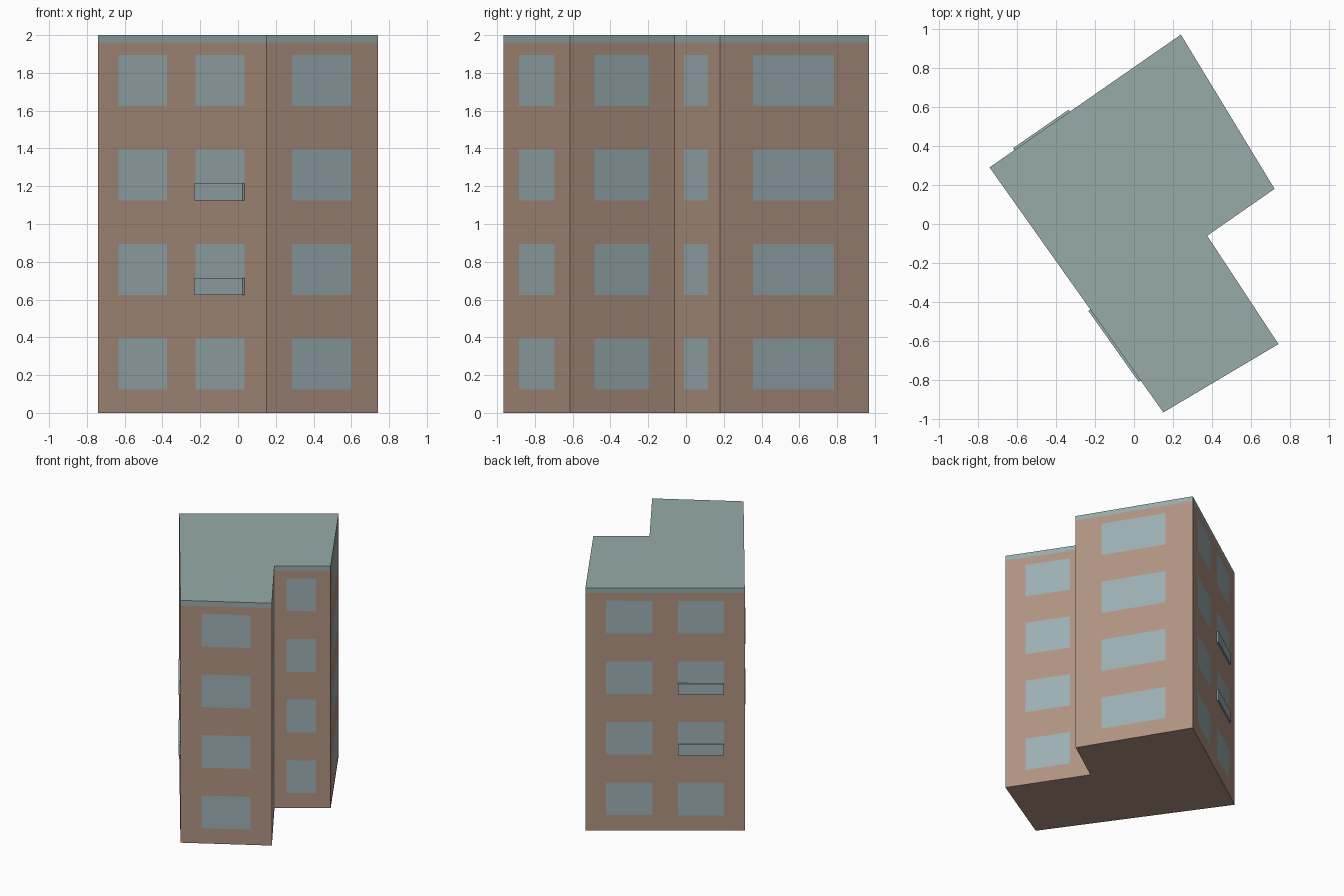
import bpy
import bmesh
from mathutils import Vector

cube = bpy.data.objects.get("Cube")
if cube:
    bpy.data.objects.remove(cube, do_unlink=True)


def make_material(name, color):
    mat = bpy.data.materials.new(name)
    mat.use_nodes = True
    mat.diffuse_color = (*color, 1)
    mat.node_tree.nodes["Principled BSDF"].inputs["Base Color"].default_value = (*color, 1)
    return mat


brick = make_material("brown wall", (0.43, 0.29, 0.22))
glass = make_material("window blue grey", (0.33, 0.43, 0.45))
roof = make_material("roof grey green", (0.31, 0.41, 0.40))
WALL, WINDOW, ROOF = range(3)

# Floor plan, counter-clockwise, and window spans along each wall
plan = [(-0.74, 0.29), (0.15, -0.965), (0.74, -0.615),
        (0.375, -0.06), (0.72, 0.18), (0.24, 0.97)]
plan = [Vector((x, y, 0)) for x, y in plan]
spans = [(0.12, 0.41, 0.58, 0.87), (0.23, 0.765), (0.235, 0.76),
         (0.21, 0.735), (0.22, 0.765), (0.13, 0.42, 0.58, 0.87)]
FLOORS, FLOOR_H, SILL, HEAD = 4, 0.5, 0.125, 0.395
TOP, BAND = 2.0, 1.96
levels = [0]
for i in range(FLOORS):
    levels += [i * FLOOR_H + SILL, i * FLOOR_H + HEAD]
levels += [BAND, TOP]


def make_object(name, bm, mats):
    bmesh.ops.remove_doubles(bm, verts=bm.verts, dist=0.0001)
    bmesh.ops.recalc_face_normals(bm, faces=bm.faces)
    mesh = bpy.data.meshes.new(name)
    bm.to_mesh(mesh)
    bm.free()
    for mat in mats:
        mesh.materials.append(mat)
    obj = bpy.data.objects.new(name, mesh)
    bpy.context.collection.objects.link(obj)
    return obj


# Building shell: each wall is a grid whose odd cells are windows
bm = bmesh.new()
floor_ring, roof_ring = [], []
for i, start in enumerate(plan):
    end = plan[(i + 1) % len(plan)]
    cuts = [0, *spans[i], 1]
    grid = [[bm.verts.new(start.lerp(end, t) + Vector((0, 0, z))) for t in cuts]
            for z in levels]
    floor_ring += grid[0][:-1]
    roof_ring += grid[-1][:-1]
    for r in range(len(levels) - 1):
        for c in range(len(cuts) - 1):
            face = bm.faces.new((grid[r][c], grid[r][c + 1],
                                 grid[r + 1][c + 1], grid[r + 1][c]))
            if levels[r] >= BAND:
                face.material_index = ROOF
            elif r % 2 and c % 2:
                face.material_index = WINDOW
bm.faces.new(floor_ring[::-1]).material_index = WALL
bm.faces.new(roof_ring).material_index = ROOF
make_object("building", bm, [brick, glass, roof])


# Shallow window guards on the two middle floors
def add_guard(name, wall, t0, t1, z0, z1, depth=0.012):
    start, end = plan[wall], plan[(wall + 1) % len(plan)]
    along = (end - start).normalized()
    out = Vector((along.y, -along.x, 0)) * depth
    a, b = start.lerp(end, t0), start.lerp(end, t1)
    bm = bmesh.new()
    base = [bm.verts.new(p + Vector((0, 0, z0))) for p in (a, a + out, b + out, b)]
    face = bm.faces.new(base)
    new = bmesh.ops.extrude_face_region(bm, geom=[face])["geom"]
    bmesh.ops.translate(bm, vec=(0, 0, z1 - z0),
                        verts=[v for v in new if isinstance(v, bmesh.types.BMVert)])
    make_object(name, bm, [glass])


for floor in (1, 2):
    z = floor * FLOOR_H + SILL
    add_guard(f"front_guard_{floor}", 0, 0.58, 0.87, z, z + 0.09)
    add_guard(f"back_guard_{floor}", 5, 0.58, 0.87, z, z + 0.09)
